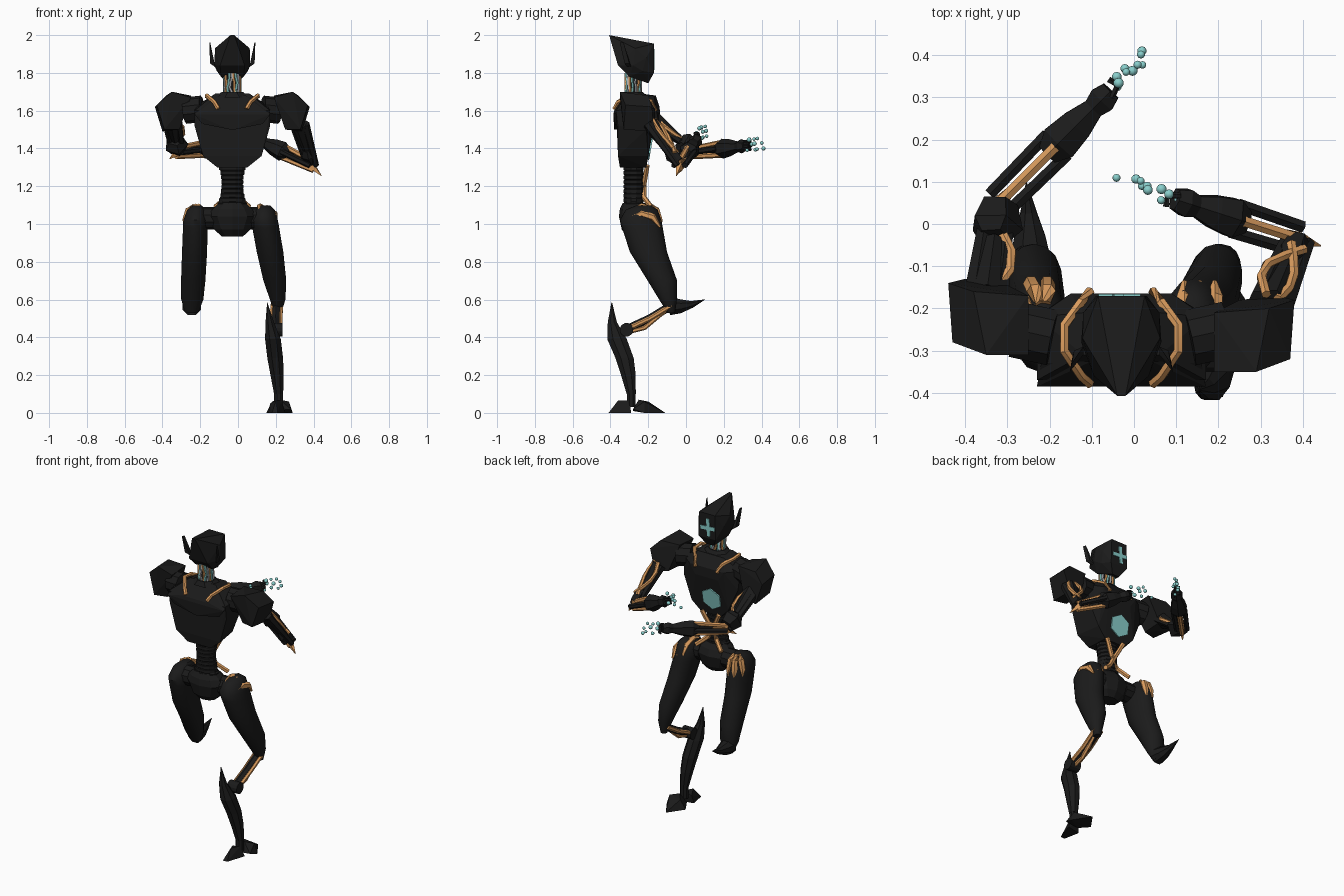
import bpy, bmesh, math, random
from mathutils import Vector, Matrix

default_cube = bpy.data.objects.get("Cube")
if default_cube:
    bpy.data.objects.remove(default_cube, do_unlink=True)
random.seed(4)
MID = -.03  # body centre line in x


def material(name, red, green, blue):
    mat = bpy.data.materials.new(name)
    mat.use_nodes = True
    mat.diffuse_color = (red, green, blue, 1)
    mat.node_tree.nodes["Principled BSDF"].inputs["Base Color"].default_value = (red, green, blue, 1)
    return mat


BLACK = material("charcoal", .011, .011, .011)
ORANGE = material("copper orange", .7, .33, .11)
TEAL = material("pale teal", .25, .62, .6)
GREY = material("cable grey", .45, .47, .5)


def finish(name, bm, mat, smooth=False):
    bmesh.ops.recalc_face_normals(bm, faces=bm.faces)
    mesh = bpy.data.meshes.new(name)
    bm.to_mesh(mesh)
    bm.free()
    mesh.materials.append(mat)
    if smooth:
        mesh.shade_smooth()
        mesh.set_sharp_from_angle(angle=math.radians(40))
    obj = bpy.data.objects.new(name, mesh)
    bpy.context.collection.objects.link(obj)


def skin(name, rings, mat, smooth):
    """Joins rings of points into a closed skin."""
    bm = bmesh.new()
    loops = [[bm.verts.new(point) for point in ring] for ring in rings]
    count = len(loops[0])
    for low, high in zip(loops, loops[1:]):
        for i in range(count):
            j = (i + 1) % count
            bm.faces.new((low[i], low[j], high[j], high[i]))
    bm.faces.new(loops[0])
    bm.faces.new(loops[-1])
    finish(name, bm, mat, smooth)


def circle(sides):
    angles = [math.tau * (i + .5) / sides for i in range(sides)]
    return [(math.cos(a), math.sin(a)) for a in angles]


def stack(name, sections, sides=8, smooth=False):
    """Level sections: z, centre x, centre y, radius x, radius y."""
    rings = [[(x + rx * c, y + ry * s, z) for c, s in circle(sides)]
             for z, x, y, rx, ry in sections]
    skin(name, rings, BLACK, smooth)


def limb(name, points, radii, sides=6, mat=BLACK, smooth=False):
    """Sections set square to a path."""
    points = [Vector(p) for p in points]
    if not isinstance(radii, (list, tuple)):
        radii = [radii] * len(points)
    rings = []
    for i, (point, radius) in enumerate(zip(points, radii)):
        along = (points[min(i + 1, len(points) - 1)] - points[max(i - 1, 0)]).normalized()
        ref = Vector((0, 0, 1)) if abs(along.z) < .8 else Vector((1, 0, 0))
        u = ref.cross(along).normalized()
        v = along.cross(u)
        rings.append([point + radius * (u * c + v * s) for c, s in circle(sides)])
    skin(name, rings, mat, smooth)


def hull(name, points, mirrored=False):
    """Faceted block around the points."""
    bm = bmesh.new()
    for x, y, z in points:
        bm.verts.new((x, y, z))
        if mirrored:
            bm.verts.new((2 * MID - x, y, z))
    result = bmesh.ops.convex_hull(bm, input=bm.verts)
    loose = [v for v in result["geom_interior"] if isinstance(v, bmesh.types.BMVert)]
    bmesh.ops.delete(bm, geom=loose, context="VERTS")
    finish(name, bm, BLACK)


def ball(name, centre, radius, mat):
    bm = bmesh.new()
    bmesh.ops.create_icosphere(bm, subdivisions=2, radius=radius, matrix=Matrix.Translation(centre))
    finish(name, bm, mat, True)


def bar(name, centre, size, tilt, mat):
    bm = bmesh.new()
    place = Matrix.Translation(centre) @ Matrix.Rotation(math.radians(tilt), 4, "Y")
    bmesh.ops.create_cube(bm, size=1, matrix=place @ Matrix.Diagonal((*size, 1)))
    finish(name, bm, mat)


def about_mid(side, points):
    return [(MID + side * x, y, z) for x, y, z in points]


# Head, face cross and antennae
hull("head", about_mid(1, [
    (.01, -.407, 2), (.055, -.17, 1.955), (.092, -.27, 1.93), (.095, -.28, 1.84), (.06, -.17, 1.8),
    (.065, -.36, 1.84), (.025, -.2, 1.745), (.06, -.3, 1.78), (.09, -.21, 1.88), (.082, -.23, 1.81)]), mirrored=True)
bar("face_cross_upright", (MID - .01, -.169, 1.87), (.022, .007, .11), 4, TEAL)
bar("face_cross_level", (MID - .005, -.169, 1.865), (.1, .007, .023), 4, TEAL)

# Neck with a bundle of cables
limb("neck_core", [(MID, -.28, 1.66), (MID, -.28, 1.8)], .037, 8)
for i in range(18):
    turn = math.tau * i / 18
    path = []
    for k in range(6):
        a = turn + random.uniform(-.15, .15)
        path.append((MID + .043 * math.cos(a), -.28 + .04 * math.sin(a), 1.67 + k * .026))
    limb("neck_cable", path, .007, 5, (TEAL, GREY, ORANGE)[i % 3], True)

# Chest, collar and emblem plate
hull("chest", about_mid(1, [
    (.09, -.31, 1.69), (.09, -.21, 1.68), (.2, -.37, 1.6), (.2, -.22, 1.62), (.12, -.165, 1.61),
    (.2, -.36, 1.52), (.155, -.36, 1.36), (.19, -.21, 1.5), (.08, -.165, 1.55), (.13, -.2, 1.36),
    (.08, -.35, 1.3), (.07, -.21, 1.3)]), mirrored=True)
hull("back_plate", about_mid(1, [
    (.07, -.325, 1.68), (.19, -.33, 1.62), (.2, -.385, 1.58), (.1, -.38, 1.6), (.16, -.375, 1.53),
    (.01, -.38, 1.5), (.01, -.33, 1.5)]), mirrored=True)
limb("chest_emblem", [(MID - .02, -.2, 1.412), (MID - .02, -.183, 1.409)], .071, 6, TEAL)
stack("collar", [(1.67, MID, -.275, .1, .075), (1.7, MID, -.28, .06, .055)])

# Ribbed waist and pelvis
ribs = []
for i in range(11):
    z = 1.07 + i * .024
    wide = .06 + .03 * ((i - 5.5) / 5.5) ** 2
    ribs += [(z, MID, -.277, wide, .055), (z + .017, MID, -.277, wide, .055), (z + .02, MID, -.277, wide - .004, .051)]
stack("ribbed_waist", ribs, 12)
stack("pelvis", [
    (.935, MID, -.265, .06, .045), (.97, MID, -.265, .1, .075), (1.04, MID, -.265, .135, .09),
    (1.08, MID, -.27, .11, .08), (1.11, MID, -.275, .075, .06)], 10)

# Paired parts of the upper body and hips
for side, label in ((1, "left"), (-1, "right")):
    hull(label + "_antenna", about_mid(side, [(x, y + shift, z) for x, y, z, shift in (
        (.117, -.33, 1.96, 0), (.122, -.35, 1.96, 0), (.112, -.3, 1.85, 0), (.118, -.325, 1.85, 0),
        (.09, -.29, 1.83, 0), (.09, -.31, 1.83, 0))]))
    limb(label + "_collar_tube", about_mid(side, [
        (.075, -.378, 1.61), (.095, -.36, 1.645), (.135, -.3, 1.68), (.135, -.24, 1.675),
        (.095, -.185, 1.65), (.075, -.16, 1.6)]), .012, 6, ORANGE, True)
    limb(label + "_waist_tube", about_mid(side, [
        (.06, -.205, 1.31), (.01, -.222, 1.21), (-.03, -.222, 1.14), (-.09, -.185, 1.09)]), .014, 6, ORANGE, True)
    limb(label + "_shoulder_joint", about_mid(side, [(.16, -.27, 1.61), (.25, -.25, 1.6)]), .07, 10)
    # The left arm is held further back
    back = .04 if side > 0 else 0
    hull(label + "_shoulder_pad", [(x, y - back, z) for x, y, z in about_mid(side, [
        (.22, -.31, 1.67), (.22, -.17, 1.68), (.32, -.31, 1.7), (.35, -.16, 1.68), (.4, -.28, 1.63),
        (.41, -.14, 1.62), (.36, -.29, 1.5), (.37, -.13, 1.49), (.28, -.27, 1.5), (.28, -.14, 1.51)])])
    limb(label + "_hip_joint", about_mid(side, [(.08, -.25, 1.03), (.17, -.25, 1.03)]), .06, 10)


def arm(label, shoulder, elbow, wrist, block, bows, lift):
    S, E, W = Vector(shoulder), Vector(elbow), Vector(wrist)
    up = Vector((0, 0, 1))
    fore = (W - E).normalized()
    out = fore.cross(up).normalized()
    # Upper arm rods with bowed orange cables
    across = (E - S).cross(up).normalized()
    for k in (-1, 1):
        limb(label + "_upper_arm_rod", [S + across * .03 * k, E + across * .025 * k], (.026, .016))
    limb(label + "_upper_arm_core", [S, S.lerp(E, .6)], (.045, .025))
    for bow in bows:
        limb(label + "_upper_arm_cable", [S.lerp(E, t) + up * lift + across * .05 * bow * math.sin(t * 4)
             for t in (.1, .3, .5, .7, .9)], .012, 6, ORANGE, True)
    limb(label + "_elbow_block", [S.lerp(E, .62), S.lerp(E, .75), E + up * .02],
         (block * .6, block, block * .7), 5)
    # Forearm rods, orange strips, spike and armour
    for k in (-1, 1):
        limb(label + "_forearm_rod", [E + out * .03 * k, E.lerp(W, .6) + out * .034 * k], .016)
        limb(label + "_forearm_strip", [E - fore * .01 + up * .022 * k,
             E.lerp(W, .62) + up * .034 * k], .014, 6, ORANGE)
    limb(label + "_elbow_spike", [E - fore * .06 - up * .03, E, E + fore * .08], (.002, .022, .01), 4, ORANGE)
    limb(label + "_forearm_armour", [E.lerp(W, t) for t in (.5, .62, .8, 1)], (.03, .053, .045, .026))
    # Hand and fingers
    limb(label + "_hand", [W - fore * .02, W + fore * .02, W + fore * .05], (.025, .038, .028))
    for k in range(4):
        base = W + fore * .04 + up * .014 * (k - 1.5) + out * .012
        limb(label + "_finger", [base, base + fore * .03 - out * .01, base + fore * .025 - out * .035], .008, 5)


arm("right", (-.35, -.17, 1.55), (-.32, .05, 1.38), (-.09, .28, 1.41), .065, (1,), .015)
arm("left", (.325, -.19, 1.53), (.39, -.035, 1.31), (.14, .045, 1.43), .04, (-1, .5), .045)

# Floating droplets beside the hands
for start, end in (((-.045, .335, 1.42), (.035, .4, 1.43)), ((.09, .06, 1.48), (-.025, .1, 1.495))):
    for i in range(10):
        spot = Vector(start).lerp(Vector(end), i / 9)
        level = (-.03, .025, 0)[i % 3]
        jitter = (random.uniform(-.018, .018), random.uniform(-.015, .012), level)
        ball("droplet", spot + Vector(jitter), random.uniform(.009, .0125), TEAL)

# Thighs share a side profile: z, centre y, depth, then x and width for each leg
profile = [(1.098, -.225, .04, .14, .03, -.215, .025), (1.075, -.235, .085, .14, .056, -.22, .05),
           (1.02, -.24, .11, .14, .073, -.225, .066), (.98, -.231, .108, .147, .073, -.226, .067),
           (.85, -.198, .098, .17, .072, -.23, .068), (.7, -.125, .078, .195, .062, -.237, .066),
           (.6, -.095, .047, .21, .042, -.242, .06), (.53, -.078, .02, .21, .02, -.245, .035)]
left_rows = [(z, x, y, w, d) for z, y, d, x, w, _, _ in profile]
right_rows = [(z, x, y, w, d) for z, y, d, _, _, x, w in profile]
stack("left_thigh", left_rows, 14, smooth=True)
stack("right_thigh", right_rows, 14, smooth=True)

# Orange streaks: down the raised thigh, and over the top of the standing one
for angle in (72, 108, 144):
    c, s = math.cos(math.radians(angle)), math.sin(math.radians(angle))
    path = [(x + w * c * .95, y + d * s * .95, z) for z, x, y, w, d in right_rows[:4]]
    limb("right_thigh_streak", path, (.012, .02, .019, .005), 6, ORANGE, True)
for k in range(3):
    x, drop = .115 + .036 * k, .018 * k * k / 2
    limb("left_thigh_streak", [(x, -.29, 1.075 - drop), (x + .003, -.235, 1.09 - drop),
         (x + .005, -.175, 1.07 - drop), (x + .004, -.137, 1.02 - drop)], (.008, .02, .021, .006), 6, ORANGE, True)

# Pointed right knee
limb("right_knee_spike", [(-.245, -.085, .565), (-.247, -.03, .565), (-.25, .03, .574), (-.255, .1, .6)],
     (.052, .04, .02, .001), 8)

# Left lower leg: struts, joint, shin and foot
for offset, mat, radius in ((-.022, ORANGE, .012), (0, BLACK, .022), (.024, ORANGE, .012)):
    limb("calf_strut", [(.205 + offset, -.075, .57), (.2 + offset, -.19, .5), (.2 + offset, -.32, .44)], radius, 6, mat)
limb("lower_cable", [(.21, -.1, .55), (.205, -.22, .45), (.2, -.3, .43)], .012, 6, ORANGE)
limb("shin_joint", [(.165, -.315, .44), (.235, -.315, .44)], .036, 12)
stack("shin", [
    (.1, .215, -.29, .026, .026), (.2, .207, -.305, .038, .042), (.29, .197, -.325, .045, .052),
    (.39, .185, -.365, .045, .056), (.48, .168, -.39, .024, .026), (.585, .155, -.393, .001, .002)])
limb("ankle", [(.215, -.29, .12), (.215, -.29, .03)], .025, 8)
hull("toe", [(.15, -.21, 0), (.29, -.22, 0), (.22, -.11, 0), (.22, -.25, .07), (.18, -.2, .06),
             (.27, -.22, .06), (.19, -.28, .01), (.28, -.28, .02)])
hull("heel", [(.18, -.41, 0), (.21, -.41, 0), (.2, -.36, .065), (.23, -.3, .065), (.25, -.29, 0),
              (.16, -.31, 0), (.17, -.3, .05)])
